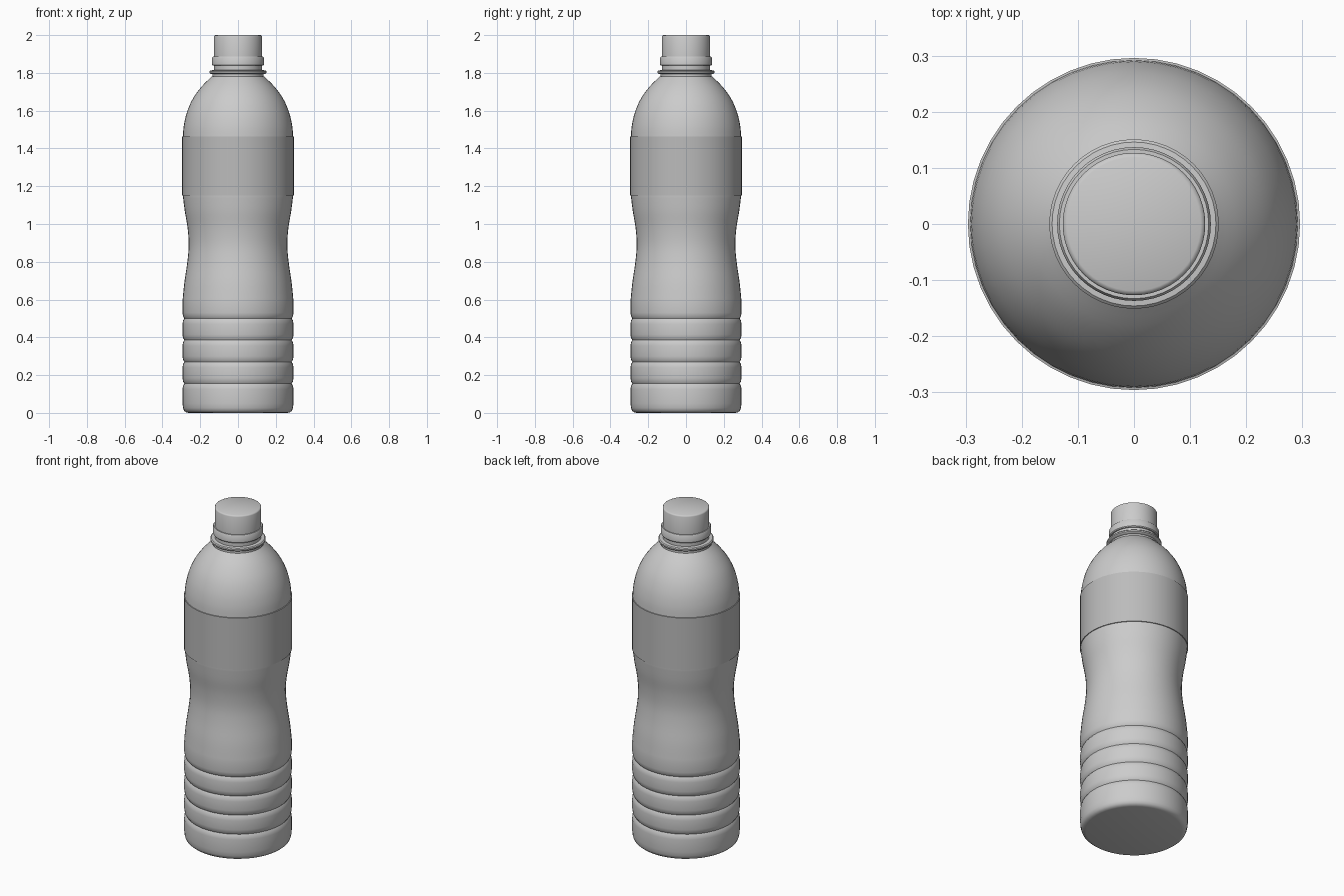
import bpy, bmesh, math

if "Cube" in bpy.data.objects:
    bpy.data.objects.remove(bpy.data.objects["Cube"])

SEG = 48


def lathe(name, profile, close_bottom=False, close_top=False, angle=35):
    """Spin an (r, z) profile, listed bottom to top, around the z axis."""
    bm = bmesh.new()
    rings = [[bm.verts.new((r * math.cos(2 * math.pi * i / SEG),
                            r * math.sin(2 * math.pi * i / SEG), z))
              for i in range(SEG)] for r, z in profile]
    for a, b in zip(rings, rings[1:]):
        for i in range(SEG):
            j = (i + 1) % SEG
            bm.faces.new((a[i], a[j], b[j], b[i]))
    if close_bottom:
        bm.faces.new(rings[0][::-1])
    if close_top:
        bm.faces.new(rings[-1])
    mesh = bpy.data.meshes.new(name)
    bm.to_mesh(mesh)
    bm.free()
    obj = bpy.data.objects.new(name, mesh)
    bpy.context.collection.objects.link(obj)
    bpy.ops.object.select_all(action='DESELECT')
    obj.select_set(True)
    bpy.context.view_layer.objects.active = obj
    bpy.ops.object.shade_smooth_by_angle(angle=math.radians(angle))
    return obj


def smooth(points, steps=4):
    """Catmull-Rom curve through the (r, z) points."""
    p = [points[0]] + points + [points[-1]]
    out = []
    for a, b, c, d in zip(p, p[1:], p[2:], p[3:]):
        for s in range(steps):
            t = s / steps
            out.append(tuple(0.5 * (2 * b[k] + (c[k] - a[k]) * t
                       + (2 * a[k] - 5 * b[k] + 4 * c[k] - d[k]) * t * t
                       + (3 * b[k] - a[k] - 3 * c[k] + d[k]) * t ** 3)
                       for k in (0, 1)))
    return out + [points[-1]]


# Bottle body: rounded base, ribs with pinched grooves, waist, shoulder
R = 0.294
body = [(0.262, 0.0), (0.275, 0.003), (0.286, 0.012), (0.291, 0.026), (R, 0.05)]
grooves = [0.155, 0.27, 0.385, 0.50]
for i, z in enumerate(grooves):
    body += [(R, z - 0.03), (R - 0.003, z - 0.011), (R - 0.010, z),
             (R - 0.003, z + 0.011), (R, z + 0.03)]
body += smooth([(R, 0.59), (0.284, 0.69), (0.268, 0.80), (0.261, 0.89),
                (0.267, 0.98), (0.282, 1.07), (0.292, 1.15)])
body += smooth([(0.292, 1.46), (0.287, 1.52), (0.271, 1.59), (0.241, 1.66),
                (0.195, 1.725), (0.140, 1.78)])
lathe("bottle_body", body, close_bottom=True)

# Wrap-around label
label = lathe("label", [(0.292, 1.15), (0.296, 1.151), (0.296, 1.462), (0.291, 1.463)])
mat = bpy.data.materials.new("label_grey")
mat.diffuse_color = (0.5, 0.5, 0.5, 1)
mat.use_nodes = True
mat.node_tree.nodes["Principled BSDF"].inputs["Base Color"].default_value = mat.diffuse_color
label.data.materials.append(mat)

# Neck with its support flange
lathe("neck", [(0.135, 1.775), (0.135, 1.793), (0.146, 1.795), (0.151, 1.80),
               (0.151, 1.808), (0.146, 1.813), (0.127, 1.815), (0.127, 1.85)])

# Tamper ring under the cap
lathe("cap_ring", [(0.125, 1.838), (0.133, 1.838), (0.137, 1.843),
                   (0.137, 1.880), (0.133, 1.886), (0.120, 1.886)])

# Screw cap
lathe("cap", [(0.127, 1.88), (0.127, 1.992), (0.125, 1.997), (0.119, 2.0)],
      close_top=True, angle=60)
